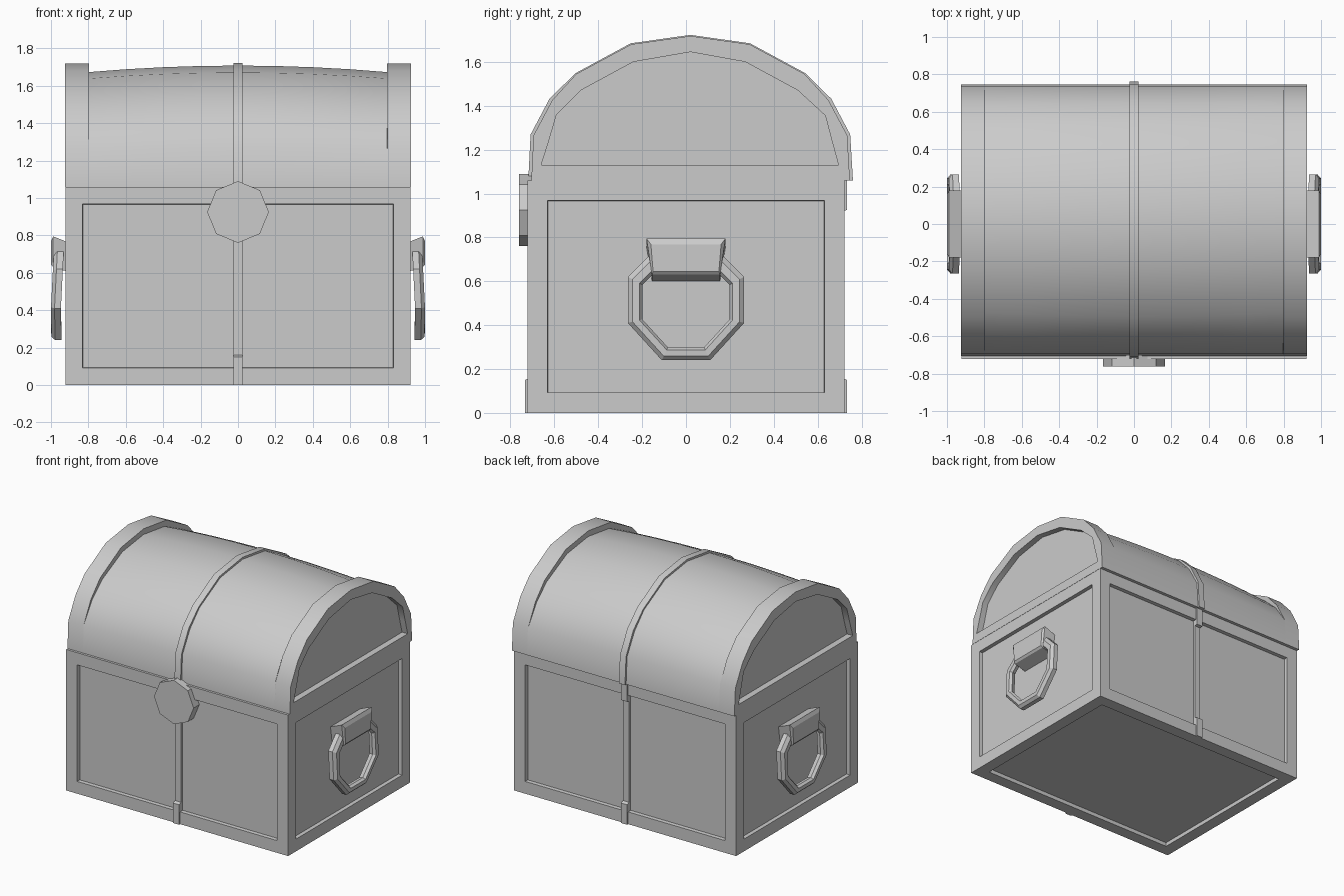
import bpy, bmesh, math
from mathutils import Vector

if "Cube" in bpy.data.objects:
    bpy.data.objects.remove(bpy.data.objects["Cube"])


def finish(name, bm, angle=None):
    bmesh.ops.recalc_face_normals(bm, faces=bm.faces)
    me = bpy.data.meshes.new(name)
    bm.to_mesh(me)
    bm.free()
    ob = bpy.data.objects.new(name, me)
    bpy.context.collection.objects.link(ob)
    if angle:
        bpy.ops.object.select_all(action='DESELECT')
        ob.select_set(True)
        bpy.context.view_layer.objects.active = ob
        bpy.ops.object.shade_smooth_by_angle(angle=math.radians(angle))
    return ob


def loft(name, rings, angle=None, loop=False):
    """Skin equal-length closed rings; cap the ends unless looped."""
    bm = bmesh.new()
    vs = [[bm.verts.new(p) for p in r] for r in rings]
    n = len(vs[0])
    pairs = list(zip(vs, vs[1:])) + ([(vs[-1], vs[0])] if loop else [])
    for a, b in pairs:
        for i in range(n):
            j = (i + 1) % n
            bm.faces.new((a[i], a[j], b[j], b[i]))
    if not loop:
        bm.faces.new(vs[0])
        bm.faces.new(vs[-1])
    return finish(name, bm, angle)


def at_x(profile, x):
    return [(x, y, z) for y, z in profile]


# body: box with a recessed panel on every face but the top
bm = bmesh.new()
bmesh.ops.create_cube(bm, size=1)
for v in bm.verts:
    v.co = (v.co.x * 1.846, v.co.y * 1.446, (v.co.z + .5) * 1.06)
bm.normal_update()
panels = [f for f in bm.faces if f.normal.z < .5]
bmesh.ops.inset_individual(bm, faces=panels, thickness=.13)
bmesh.ops.inset_individual(bm, faces=panels, thickness=.003, depth=-.028)
finish("body", bm)

# lid: arched rims, sunken bulging middle, recessed ends
arch = [(-.705, 1.06), (-.695, 1.265), (-.61, 1.425), (-.50, 1.545), (-.25, 1.68), (.02, 1.718),
        (.29, 1.68), (.54, 1.545), (.65, 1.425), (.735, 1.265), (.747, 1.06)]
inner = [(-.66, 1.13), (-.625, 1.24), (-.59, 1.36), (-.48, 1.47), (-.24, 1.60), (.02, 1.645),
         (.27, 1.60), (.51, 1.47), (.635, 1.355), (.665, 1.24), (.695, 1.13)]
weight = [0, 0, .5, .8, 1, 1, 1, .8, .5, 0, 0]


def sunk(x):
    d = .01 + .035 * (x / .8) ** 2
    out = []
    for p, w in zip(arch, weight):
        p = Vector(p)
        out.append(tuple(p + (Vector((.02, 1.06)) - p).normalized() * d * w))
    return at_x(out, x)


end = [(inner, .878), (inner, .925), (arch, .925), (arch, .797)]
rings = [at_x(p, -x) for p, x in end]
rings += [sunk(x * .2 - .8) for x in range(9)]
rings += [at_x(p, x) for p, x in reversed(end)]
loft("lid", rings, 35)

# strap over the lid
c = Vector((.02, 1.06))
band = []
for y, z in arch:
    p = Vector((y, z))
    band.append(tuple(p + (p - c).normalized() * (.014 if z < 1.5 else .005)))
loft("lid_strap", [at_x(band, x) for x in (-.025, .025)], 35)

# strap down the front and back, stepping into the panels
half = [(.69, 1.06), (.735, 1.06), (.735, .925), (.712, .92), (.712, .16), (.735, .15), (.735, 0), (.69, 0)]
for side, name in ((-1, "front_strap"), (1, "back_strap")):
    prof = [(side * y, z) for y, z in half]
    loft(name, [at_x(prof, x) for x in (-.025, .025)])

# octagonal lock plate
octa = [(.165 * math.sin(k * math.pi / 4), .925 + .165 * math.cos(k * math.pi / 4)) for k in range(8)]
loft("lock_plate", [[(x, y, z) for x, z in octa] for y in (-.762, -.69)])

# side handles: bracket block and tilted octagonal ring
ring_half = [(.11, .24), (.265, .41), (.265, .62), (.17, .715)]
ring_path = ring_half + [(-y, z) for y, z in reversed(ring_half)]
section = [(1.0, -.026), (1.0, .008), (.92, .027), (.80, .027), (.75, .008), (.80, -.026)]
bracket = [(.89, .18, .155, .755, .60), (.988, .18, .155, .795, .63), (1.0, .16, .15, .768, .645)]
for s, side in ((-1, "left"), (1, "right")):
    loft(side + "_handle_bracket",
         [[(s * x, -wt, zt), (s * x, wt, zt), (s * x, wb, zb), (s * x, -wb, zb)]
          for x, wt, wb, zt, zb in bracket])
    rings = []
    for y, z in ring_path:
        r = []
        for k, dx in section:
            zz = .475 + (z - .475) * k
            r.append((s * (.973 - .05 * max(0, zz - .41) + dx - .06 * max(0, .3 - zz)), y * k, zz))
        rings.append(r)
    loft(side + "_handle_ring", rings, loop=True)
